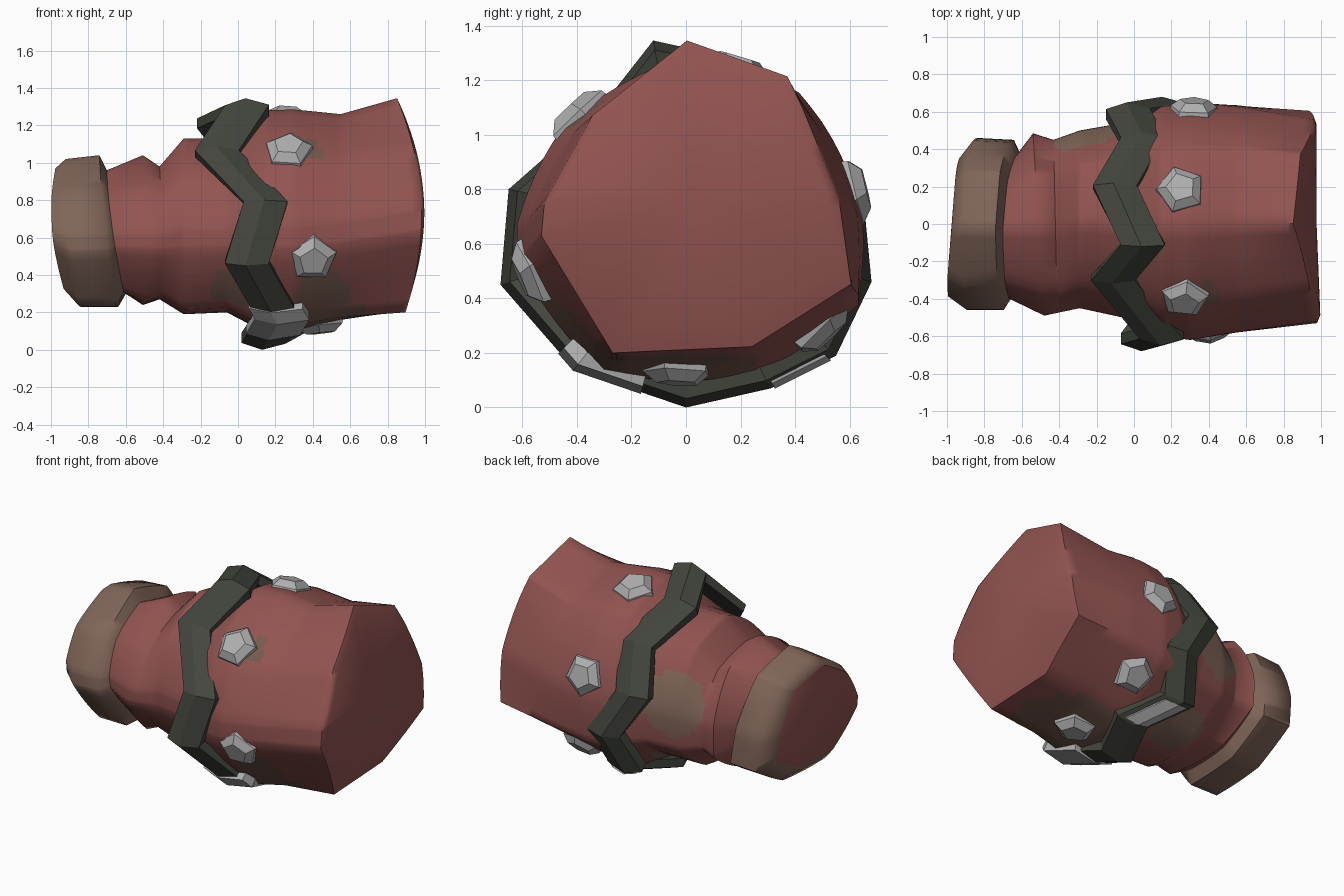
import bpy, bmesh, math
from mathutils import Vector
from mathutils.bvhtree import BVHTree

if "Cube" in bpy.data.objects:
    bpy.data.objects.remove(bpy.data.objects["Cube"])


def material(name, rgb):
    m = bpy.data.materials.new(name)
    m.diffuse_color = (*rgb, 1)
    m.use_nodes = True
    m.node_tree.nodes["Principled BSDF"].inputs["Base Color"].default_value = m.diffuse_color
    return m


RED = material("red cloth", (0.285, 0.088, 0.082))
TAN = material("tan cloth", (0.215, 0.130, 0.097))
BROWN = material("brown stain", (0.180, 0.100, 0.078))
DARK = material("dark strap", (0.056, 0.061, 0.048))
GREY = material("grey stone", (0.43, 0.43, 0.43))


def finish(name, bm, mats, smooth=None):
    bmesh.ops.recalc_face_normals(bm, faces=bm.faces)
    me = bpy.data.meshes.new(name)
    bm.to_mesh(me)
    bm.free()
    for m in mats:
        me.materials.append(m)
    ob = bpy.data.objects.new(name, me)
    bpy.context.collection.objects.link(ob)
    if smooth:
        me.shade_smooth()
        me.set_sharp_from_angle(angle=math.radians(smooth))
    return ob


def bridge(bm, a, b):
    n = len(a)
    return [bm.faces.new((a[i], a[(i + 1) % n], b[(i + 1) % n], b[i])) for i in range(n)]


# Lumpy cross-section, each side split in six
CORNERS = [(-.06, 1), (.59, .77), (.69, .56), (.92, 0), (1, -.56), (.36, -.96), (-.54, -1),
           (-1, -.25), (-.98, -.03), (-.67, .52)]
SECTION = [Vector(CORNERS[i]).lerp(Vector(CORNERS[(i + 1) % 10]), k / 6)
           for i in range(10) for k in range(6)]

# Rings: x, y min, y max, z min, z max, roundness, x shift by u, by v, by v squared
RINGS = [
    (-.965, -.39, .36, .32, .97, .25, .03, -.03, .02),
    (-.88, -.46, .46, .23, 1.02, .25, .02, -.04, 0),
    (-.69, -.46, .45, .23, 1.04, .25, .02, -.05, 0),
    (-.65, -.40, .37, .30, .96, .4, .02, -.05, 0),
    (-.51, -.49, .485, .24, 1.04, .45, -.03, 0, 0),
    (-.42, -.475, .45, .27, .98, .55, -.01, 0, 0),
    (-.29, -.45, .50, .19, 1.13, .55, 0, 0, 0),
    (-.06, -.50, .54, .20, 1.13, .55, 0, 0, 0),
    (.15, -.60, .63, .09, 1.28, .55, 0, 0, 0),
    (.30, -.62, .65, .10, 1.285, .5, 0, 0, 0),
    (.55, -.58, .635, .16, 1.26, .35, 0, 0, 0),
    (.97, -.53, .605, .20, 1.345, .0, -.01, -.02, -.10),
    (.985, -.49, .56, .29, 1.29, 0, -.01, -.02, -.09),
]


def ring_points(r):
    x, y0, y1, z0, z1, rnd, tu, tv, tq = r
    pts = [p.lerp(p.normalized(), rnd) for p in SECTION]
    us, vs = [p.x for p in pts], [p.y for p in pts]
    out = []
    for u, v in pts:
        u = 2 * (u - min(us)) / (max(us) - min(us)) - 1
        v = 2 * (v - min(vs)) / (max(vs) - min(vs)) - 1
        out.append(Vector((x + tu * u + tv * v + tq * v * v,
                           (y0 + y1) / 2 + u * (y1 - y0) / 2,
                           (z0 + z1) / 2 + v * (z1 - z0) / 2)))
    return out


# Sack body: lofted rings with a tan mouth rim and coloured patches
PATCHES = [(Vector((-.24, .47, .70)), .20, 1), (Vector((.46, -.08, .12)), .34, 2),
           (Vector((.46, -.50, .26)), .16, 2), (Vector((-.06, -.38, .30)), .11, 2),
           (Vector((-.13, .24, .22)), .18, 1), (Vector((.41, -.40, 1.06)), .05, 2),
           (Vector((.41, -.37, 1.10)), .05, 2)]
bm = bmesh.new()
prev = first = None
for i, r in enumerate(RINGS):
    steps = 8 if 6 <= i <= 11 else 1
    old = ring_points(RINGS[i - 1]) if i else None
    new = ring_points(r)
    for k in range(1, steps + 1):
        pts = new if i == 0 else [a.lerp(b, k / steps) for a, b in zip(old, new)]
        cur = [bm.verts.new(p) for p in pts]
        if prev:
            for f in bridge(bm, prev, cur):
                c = f.calc_center_median()
                f.material_index = 1 if 1 <= i <= 3 else 0
                for centre, rad, idx in PATCHES:
                    if i > 3 and (c - centre).length < rad:
                        f.material_index = idx
        first = first or cur
        prev = cur
bm.faces.new(first)
tip = bm.verts.new((.975, .03, .78))
for i in range(len(prev)):
    bm.faces.new((prev[i], prev[(i + 1) % len(prev)], tip))
bmesh.ops.recalc_face_normals(bm, faces=bm.faces)
tree = BVHTree.FromBMesh(bm)
finish("sack_body", bm, [RED, TAN, BROWN], 58)

# Zigzag strap around the belly: x, y, z of the ridge
STRAP = [(-.03, .65, .77), (.16, .68, .46), (.08, .55, .19), (.26, .31, .07), (.14, 0, 0),
         (.22, -.41, .14), (.05, -.68, .45), (.15, -.65, .80), (-.11, -.32, 1.09),
         (.05, -.12, 1.345), (-.10, .22, 1.27), (.05, .49, 1.05)]
PROFILE = [(-.12, .86), (-.12, .945), (-.01, 1), (.115, .95), (.115, .86)]


def strap_point(p, dx, s):
    return Vector((p[0] + dx, p[1] * s, .66 + (p[2] - .66) * s))


bm = bmesh.new()
loops = [[bm.verts.new(strap_point(p, dx, s)) for dx, s in PROFILE] for p in STRAP]
for i in range(len(loops)):
    bridge(bm, loops[i], loops[(i + 1) % len(loops)])
finish("zigzag_strap", bm, [DARK])


# Metal plates wrapped over the strap; each stop is (corner, fraction towards the next)
def strap_plate(name, stops, profile):
    bm = bmesh.new()
    ends = []
    for seg, t in stops:
        p = Vector(STRAP[seg]).lerp(Vector(STRAP[seg + 1]), t)
        ends.append([bm.verts.new(strap_point(p, dx, s)) for dx, s in profile])
    for a, b in zip(ends, ends[1:]):
        bridge(bm, a, b)
    bm.faces.new(ends[0])
    bm.faces.new(ends[-1])
    finish(name, bm, [GREY])


strap_plate("strap_buckle", [(2, .1), (2, .95)],
            [(-.09, .9), (-.09, .975), (-.01, 1.012), (.08, .98), (.08, .9)])
strap_plate("strap_end_plate", [(4, .4), (5, 0), (5, .2)],
            [(-.13, .88), (-.13, .955), (-.01, 1.01), (.16, .965), (.16, .88)])

# Faceted stones set on the belly: x, y, z to aim at, turn
STONES = [(.27, -.38, 1.05, .2), (.25, .20, 1.29, .6), (.32, .62, .80, .3), (.40, -.62, .47, 1.5),
          (.41, .52, .27, .9), (.44, -.03, .10, .4)]
for x, y, z, turn in STONES:
    axis = Vector((x, 0, .68))
    out = (Vector((x, y, z)) - axis).normalized()
    hit, normal, _, _ = tree.ray_cast(axis + out * 2, -out)
    normal = (normal + out).normalized()
    side = normal.cross(Vector((1, 0, 0))).normalized()
    along = side.cross(normal)
    bm = bmesh.new()
    layers = []
    for rad, h in ((.14, -.05), (.13, .005), (.08, .045)):
        ring = []
        for k in range(5):
            a = turn + k * math.tau / 5
            ring.append(bm.verts.new(hit + normal * h + (along * math.cos(a) + side * math.sin(a)) * rad))
        layers.append(ring)
    bridge(bm, layers[0], layers[1])
    bridge(bm, layers[1], layers[2])
    bm.faces.new(layers[0])
    bm.faces.new(layers[2])
    finish("stone", bm, [GREY])
